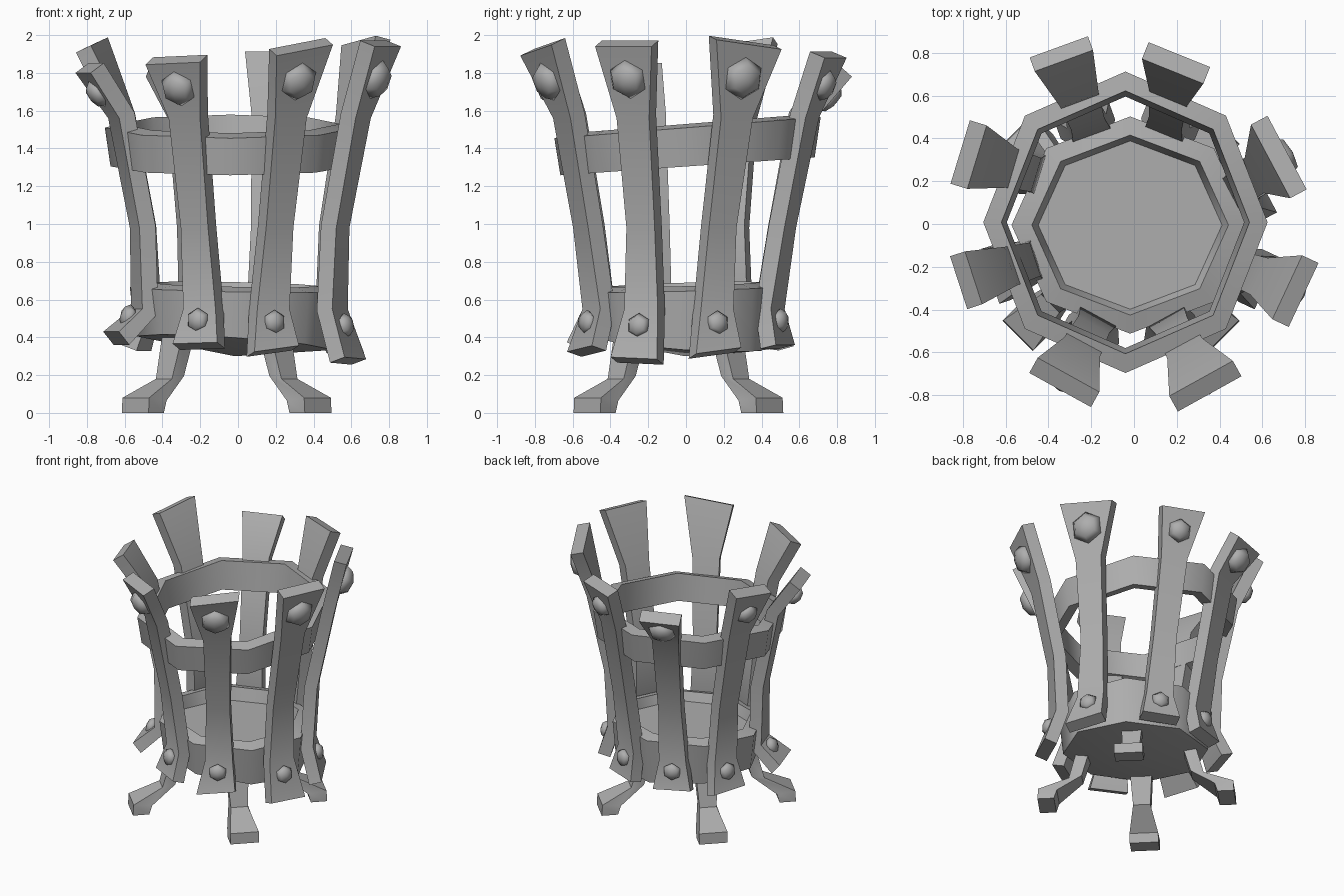
import bpy, bmesh
from math import cos, sin, radians, pi
from mathutils import Vector, Matrix

cube = bpy.data.objects.get("Cube")
if cube:
    bpy.data.objects.remove(cube, do_unlink=True)

iron = bpy.data.materials.new("grey iron")
iron.use_nodes = True
iron.diffuse_color = (0.42, 0.42, 0.42, 1)
iron.node_tree.nodes["Principled BSDF"].inputs["Base Color"].default_value = (0.42, 0.42, 0.42, 1)


def finish(name, bm, angle=30):
    """Turn a bmesh into a shaded object."""
    bmesh.ops.recalc_face_normals(bm, faces=bm.faces[:])
    mesh = bpy.data.meshes.new(name)
    bm.to_mesh(mesh)
    bm.free()
    mesh.materials.append(iron)
    ob = bpy.data.objects.new(name, mesh)
    bpy.context.collection.objects.link(ob)
    bpy.ops.object.select_all(action='DESELECT')
    ob.select_set(True)
    bpy.context.view_layer.objects.active = ob
    bpy.ops.object.shade_smooth_by_angle(angle=radians(angle))


def loft(name, sections):
    """Bridge four-cornered sections into a closed bar."""
    bm = bmesh.new()
    loops = [[bm.verts.new(p) for p in s] for s in sections]
    for a, b in zip(loops, loops[1:]):
        for i in range(4):
            j = (i + 1) % 4
            bm.faces.new((a[i], a[j], b[j], b[i]))
    bm.faces.new(loops[0])
    bm.faces.new(loops[-1])
    finish(name, bm)


def lathe(name, profile, center, stretch, closed=False, sides=8):
    """Revolve (radius, z, tilt along x, tilt along y) points; stretch scales depth."""
    bm = bmesh.new()
    rings = []
    for r, z, tx, ty in profile:
        ring = []
        for i in range(sides if r else 1):
            a = 2 * pi * i / sides
            x, y = r * cos(a), r * sin(a) * stretch
            ring.append(bm.verts.new((center[0] + x, center[1] + y, z + tx * x + ty * y)))
        rings.append(ring)
    pairs = list(zip(rings, rings[1:])) + ([(rings[-1], rings[0])] if closed else [])
    for a, b in pairs:
        for i in range(sides):
            j = (i + 1) % sides
            quad = [a[i % len(a)], a[j % len(a)], b[j % len(b)], b[i % len(b)]]
            bm.faces.new(list(dict.fromkeys(quad)))
    finish(name, bm, 50)


def bolt(name, pos, normal, size):
    """Six-sided domed rivet head."""
    bm = bmesh.new()
    rot = normal.to_track_quat('Z', 'Y').to_matrix().to_4x4()
    mat = Matrix.Translation(pos) @ rot @ Matrix.Diagonal((size, size, size * 0.62, 1))
    bmesh.ops.create_uvsphere(bm, u_segments=6, v_segments=4, radius=1, matrix=mat)
    finish(name, bm, 80)


def slat(name, facing, radii, angles, top_z, low_z, top_w, rolls, bolt_size):
    """Bent bar, wide at both ends, with a bolt near each end.
    radii: top, waist, low bend, foot; angles and rolls: top, foot."""
    thick = 0.09
    top_r, waist, bend, foot = radii
    outer = [(top_r, top_z), (waist + 0.115, 1.56), (waist, 0.98), (bend, 0.55), (foot, low_z)]
    widths = [top_w, 0.19, 0.165, 0.195, 0.27]
    tilts = [rolls[0], 0, 0, 0, rolls[1]]
    n = Vector((cos(radians(facing)), sin(radians(facing)), 0))
    t = Vector((-n.y, n.x, 0))
    centers, normals, sections = [], [], []
    for i, (r, z) in enumerate(outer):
        f = (z - low_z) / (top_z - low_z)
        a = radians(angles[1] + (angles[0] - angles[1]) * f)
        centers.append(Vector((r * cos(a), r * sin(a), z)))
        p, q = outer[max(i - 1, 0)], outer[min(i + 1, 4)]
        normals.append((n * (p[1] - q[1]) + Vector((0, 0, q[0] - p[0]))).normalized())
    for c, m, w, k in zip(centers, normals, widths, tilts):
        side = (t + Vector((0, 0, k))) * w / 2
        back = -m * thick
        sections.append([c - side, c + side, c + side + back, c - side + back])
    loft(name, sections)
    bolt(name + "_top_bolt", centers[0].lerp(centers[1], 0.46), normals[0], bolt_size)
    bolt(name + "_low_bolt", centers[4].lerp(centers[3], 0.66), normals[3], 0.067)


# Eight slats around the basket
slat("slat_front_right", -119, (0.85, 0.595, 0.54, 0.61), (-114, -112), 1.85, 0.37, 0.33, (0.04, 0.03), 0.1)
slat("slat_front_left", -61, (0.87, 0.60, 0.535, 0.60), (-66, -70), 1.92, 0.34, 0.34, (0.17, 0.12), 0.108)
slat("slat_left_front", -25, (0.86, 0.605, 0.59, 0.68), (-22.7, -24), 1.94, 0.29, 0.33, (0, -0.04), 0.108)
slat("slat_left_back", 28, (0.79, 0.58, 0.56, 0.63), (25, 16), 1.95, 0.33, 0.39, (-0.13, 0.12), 0.115)
slat("slat_back_left", 68, (0.82, 0.58, 0.515, 0.56), (75, 70), 1.88, 0.36, 0.31, (0, 0), 0.085)
slat("slat_back_right", 110, (0.90, 0.60, 0.53, 0.58), (113, 115), 1.78, 0.36, 0.29, (0, 0.05), 0.1)
slat("slat_right_front", 198, (0.865, 0.58, 0.57, 0.715), (198.5, 200), 1.80, 0.43, 0.26, (0, 0), 0.08)
slat("slat_right_back", 163, (0.88, 0.60, 0.58, 0.65), (157.5, 153), 1.93, 0.36, 0.31, (-0.14, 0), 0.08)

# Upper hoop, narrowing downward and slightly tilted
lathe("hoop", [(0.635, 1.305, 0, 0.07), (0.665, 1.51, 0, 0.08),
               (0.58, 1.53, 0, 0.08), (0.555, 1.325, 0, 0.07)],
      (-0.04, 0.008), 1.06, closed=True)

# Basin with a raised rim, recessed floor and uneven pointed underside
lathe("basin", [(0, 0.30, 0, 0), (0.525, 0.37, -0.07, -0.06), (0.555, 0.655, -0.02, 0.03),
                (0.46, 0.68, -0.02, 0.03), (0.43, 0.60, 0, 0), (0, 0.60, 0, 0)],
      (-0.018, -0.005), 0.915)

# Four splayed feet on the diagonals
for name, a in (("left_back", 45), ("right_back", 135), ("right_front", 225), ("left_front", 315)):
    n = Vector((cos(radians(a)), sin(radians(a)), 0))
    t = Vector((-n.y, n.x, 0))
    base = Vector((-0.06, -0.04, 0))
    rows = [((0.41, 0.40), (0.32, 0.40), 0.15), ((0.47, 0.18), (0.38, 0.195), 0.12),
            ((0.68, 0.08), (0.55, 0.065), 0.2), ((0.685, 0), (0.57, 0), 0.2)]
    sections = []
    for outer, inner, w in rows:
        p, q = (base + n * r + Vector((0, 0, z)) for r, z in (outer, inner))
        s = t * w / 2
        sections.append([p - s, p + s, q + s, q - s])
    loft("foot_" + name, sections)
